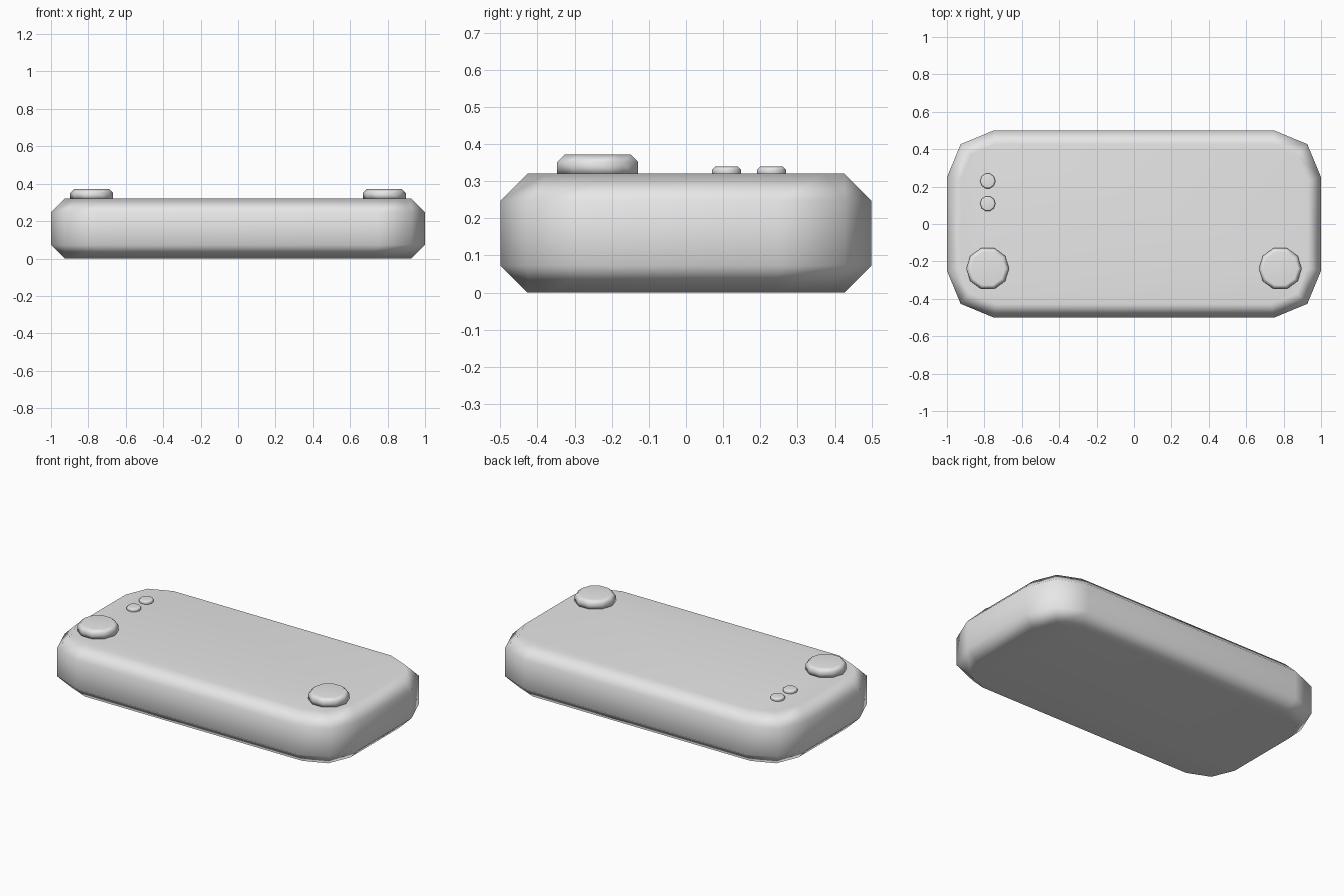
import bpy
import bmesh
from math import radians
from mathutils import Matrix

cube = bpy.data.objects.get("Cube")
if cube:
    bpy.data.objects.remove(cube, do_unlink=True)

# Single plain grey material
grey = bpy.data.materials.new("plain_grey")
grey.use_nodes = True
colour = (0.8, 0.8, 0.8, 1)
grey.diffuse_color = colour
grey.node_tree.nodes["Principled BSDF"].inputs["Base Color"].default_value = colour


def finish(bm, name):
    """Turn a bmesh into a smooth shaded object with flat-looking large faces."""
    bmesh.ops.recalc_face_normals(bm, faces=bm.faces)
    for face in bm.faces:
        face.smooth = True
    mesh = bpy.data.meshes.new(name)
    bm.to_mesh(mesh)
    bm.free()
    mesh.materials.append(grey)
    obj = bpy.data.objects.new(name, mesh)
    bpy.context.collection.objects.link(obj)
    obj.modifiers.new("weighted_normals", 'WEIGHTED_NORMAL')
    return obj


def rim_edges(bm, z):
    return [e for e in bm.edges if all(abs(v.co.z - z) < 1e-4 for v in e.verts)]


def bevel(bm, edges, offset, segments=1):
    bmesh.ops.bevel(bm, geom=edges, offset=offset, segments=segments,
                    profile=0.5, affect='EDGES', clamp_overlap=True)


def make_body(length, width, height, corner, chamfer):
    bm = bmesh.new()
    bmesh.ops.create_cube(bm, size=1)
    bmesh.ops.scale(bm, vec=(length, width, height), verts=bm.verts)
    bmesh.ops.translate(bm, vec=(0, 0, height / 2), verts=bm.verts)
    upright = [e for e in bm.edges if abs(e.verts[0].co.z - e.verts[1].co.z) > 0.1]
    bevel(bm, upright, corner, 2)
    bevel(bm, rim_edges(bm, 0) + rim_edges(bm, height), chamfer)
    return finish(bm, "body")


def make_button(name, x, y, radius, top, chamfer, base=0.30):
    bm = bmesh.new()
    bmesh.ops.create_cone(bm, cap_ends=True, segments=10, radius1=radius,
                          radius2=radius, depth=top - base)
    # Put a corner on the x axis, whichever way the primitive starts
    first = max(bm.verts, key=lambda v: v.co.x)
    if abs(first.co.y) > 1e-4:
        bmesh.ops.rotate(bm, verts=bm.verts, matrix=Matrix.Rotation(radians(18), 3, 'Z'))
    bmesh.ops.translate(bm, vec=(x, y, (top + base) / 2), verts=bm.verts)
    bevel(bm, rim_edges(bm, top), chamfer)
    return finish(bm, name)


# Chamfered slab
make_body(2, 1, 0.32, 0.25, 0.073)

# Two large buttons at the front corners
for side, sign in (("left", 1), ("right", -1)):
    make_button("large_button_" + side, sign * 0.782, -0.238, 0.115, 0.372, 0.021)

# Two small buttons on the right
for place, y in (("front", 0.109), ("back", 0.23)):
    make_button("small_button_" + place, -0.782, y, 0.041, 0.339, 0.008)
